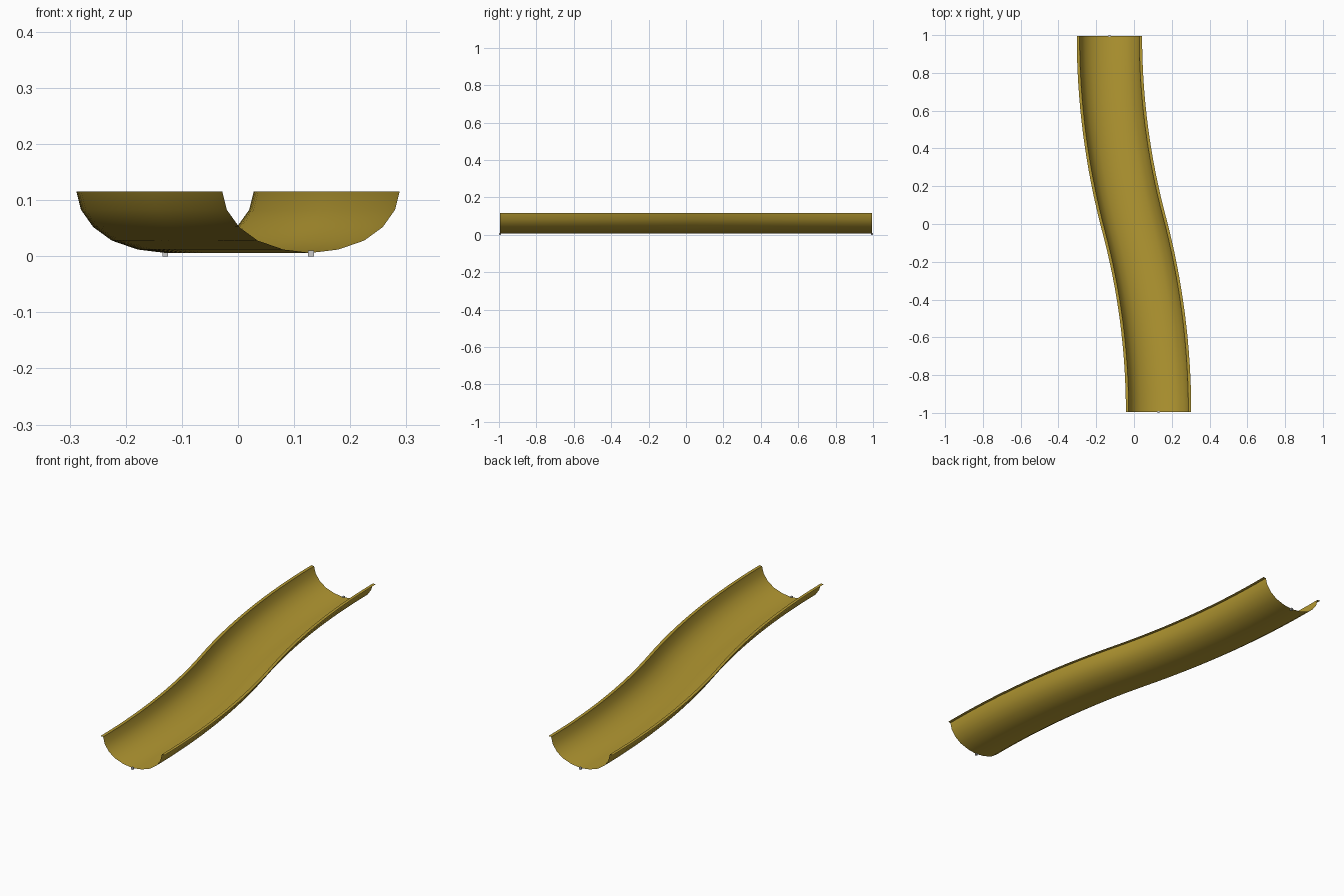
import bpy, math

if "Cube" in bpy.data.objects:
    bpy.data.objects.remove(bpy.data.objects["Cube"])

def material(name, col):
    m = bpy.data.materials.new(name)
    m.diffuse_color = (*col, 1)
    m.use_nodes = True
    m.node_tree.nodes["Principled BSDF"].inputs["Base Color"].default_value = m.diffuse_color
    return m

ochre = material("ochre", (0.46, 0.32, 0.032))
grey = material("pale grey", (0.6, 0.6, 0.6))

# half profile of the trough: (sideways offset, height), ending in a flat lip
half = [(0, 0.006), (0.049, 0.012), (0.095, 0.028), (0.128, 0.052),
        (0.15, 0.083), (0.158, 0.115), (0.173, 0.115)]
profile = [(-o, z) for o, z in reversed(half[1:])] + half

# S-shaped path made of two equal tangent arcs
END, SHIFT, STEPS = 0.995, 0.13, 16
R = (END**2 + SHIFT**2) / (2 * SHIFT)
sweep = math.asin(END / R)

def path(t):
    """t in -1..1 -> centre x, y and heading angle"""
    a = sweep * (1 - abs(t))
    s = -1 if t < 0 else 1
    return -s * (SHIFT - R * (1 - math.cos(a))), s * (END - R * math.sin(a)), a

# trough: sweep the profile along the path
verts, faces = [], []
for i in range(2 * STEPS + 1):
    x, y, a = path(i / STEPS - 1)
    verts += [(x + o * math.cos(a), y + o * math.sin(a), z) for o, z in profile]
n = len(profile)
for i in range(2 * STEPS):
    for j in range(n - 1):
        k = i * n + j
        faces.append((k, k + 1, k + n + 1, k + n))
me = bpy.data.meshes.new("trough")
me.from_pydata(verts, [], faces)
me.materials.append(ochre)
trough = bpy.data.objects.new("trough", me)
bpy.context.collection.objects.link(trough)
bpy.context.view_layer.objects.active = trough
trough.select_set(True)
bpy.ops.object.shade_smooth_by_angle(angle=math.radians(40))

# small connector pins under both ends
for name, s in (("front_pin", -1), ("back_pin", 1)):
    bpy.ops.mesh.primitive_cube_add(size=0.01, location=(-s * SHIFT, s * 0.995, 0.005))
    pin = bpy.context.object
    pin.name = name
    pin.data.materials.append(grey)
